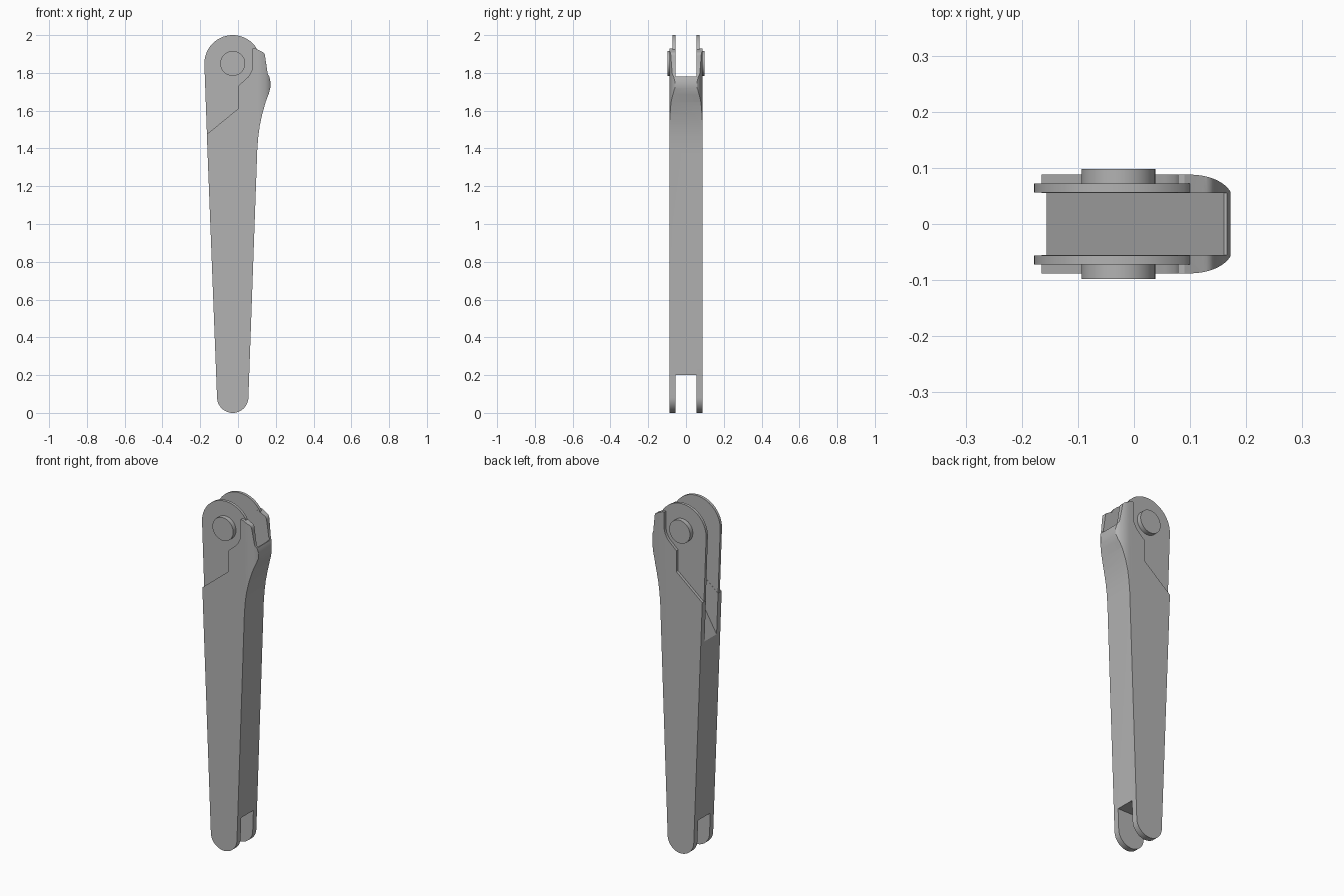
import bpy
import bmesh
from math import sin, cos, pi, radians
from mathutils import Vector

cube = bpy.data.objects.get("Cube")
if cube:
    bpy.data.objects.remove(cube, do_unlink=True)

grey = bpy.data.materials.new("plain grey")
grey.use_nodes = True
grey.diffuse_color = (0.45, 0.45, 0.45, 1)
grey.node_tree.nodes["Principled BSDF"].inputs["Base Color"].default_value = (0.45, 0.45, 0.45, 1)

HALF = 0.088      # half thickness of the arm
SLOT = 0.055      # half width of the forks
CX = -0.028       # centre line of the arm
PIVOT = 1.85


def arc(cx, cy, rx, ry, start, end, steps):
    """Points along an elliptical arc, angles in degrees."""
    angles = [radians(start + (end - start) * i / steps) for i in range(steps + 1)]
    return [(cx + rx * cos(a), cy + ry * sin(a)) for a in angles]


def prism(name, outline, low, high, axis="Y"):
    """Extrude a closed outline along Y (outline in x, z) or Z (outline in x, y)."""
    bm = bmesh.new()
    if axis == "Y":
        verts = [bm.verts.new((a, low, b)) for a, b in outline]
        step = Vector((0, high - low, 0))
    else:
        verts = [bm.verts.new((a, b, low)) for a, b in outline]
        step = Vector((0, 0, high - low))
    face = bm.faces.new(verts)
    ext = bmesh.ops.extrude_face_region(bm, geom=[face])
    bmesh.ops.translate(bm, vec=step, verts=[v for v in ext["geom"] if isinstance(v, bmesh.types.BMVert)])
    bmesh.ops.recalc_face_normals(bm, faces=bm.faces)
    mesh = bpy.data.meshes.new(name)
    bm.to_mesh(mesh)
    bm.free()
    mesh.materials.append(grey)
    obj = bpy.data.objects.new(name, mesh)
    bpy.context.collection.objects.link(obj)
    return obj


def activate(obj):
    bpy.ops.object.select_all(action="DESELECT")
    obj.select_set(True)
    bpy.context.view_layer.objects.active = obj


def boolean(obj, tool, operation):
    activate(obj)
    mod = obj.modifiers.new("cut", "BOOLEAN")
    mod.operation, mod.solver, mod.object = operation, "EXACT", tool
    bpy.ops.object.modifier_apply(modifier=mod.name)
    bpy.data.objects.remove(tool, do_unlink=True)


def smooth(obj):
    activate(obj)
    bpy.ops.object.shade_smooth_by_angle(angle=radians(25))


# Arm: round foot, tapered shaft, hump and ear on the left, stepped seat for the cheeks
foot = arc(CX, 0.083, 0.083, 0.083, 180, 360, 24)
hump = [(0.102, 1.395), (0.107, 1.46), (0.115, 1.52), (0.128, 1.58), (0.146, 1.645),
        (0.163, 1.69), (0.171, 1.72), (0.172, 1.75), (0.166, 1.78), (0.157, 1.795)]
ear = [(0.146, 1.87)] + arc(0.112, 1.89, 0.031, 0.025, 0, 70, 5) + [(0.09, 1.93), (0.078, 1.93)]
seat = [(0.078, 1.84), (0.072, 1.81), (0.055, 1.78), (0, 1.73), (0, 1.61), (-0.165, 1.475)]
arm = prism("arm", foot + hump + ear + seat, -HALF, HALF)

# Round the vertical corners of the hump
plan = ([(-0.4, -HALF)] + arc(0.1, -0.043, 0.076, 0.045, -90, 0, 12)
        + arc(0.1, 0.043, 0.076, 0.045, 0, 90, 12) + [(-0.4, HALF)])
boolean(arm, prism("rounding", plan, -0.5, 2.5, "Z"), "INTERSECT")

# Upper fork with a sloping floor, lower fork with a flat one
upper = [(-0.3, 0.99), (0.16, 1.78), (0.4, 1.78), (0.4, 2.3), (-0.3, 2.3)]
boolean(arm, prism("upper_slot", upper, -SLOT, SLOT), "DIFFERENCE")
lower = [(-0.4, -0.2), (0.4, -0.2), (0.4, 0.2), (-0.4, 0.2)]
boolean(arm, prism("lower_slot", lower, -SLOT, SLOT), "DIFFERENCE")
smooth(arm)

# Thin round-topped cheeks and pivot pin caps, one pair per side
cheek = [(min(x, 0.1), z) for x, z in arc(CX, PIVOT, 0.15, 0.15, 30, 182, 36)]
cheek += [(-0.164, 1.46), (-0.15, 1.46), (0.04, 1.6), (0.1, 1.72)]
pin = arc(CX, PIVOT, 0.066, 0.066, 0, 352.5, 47)
for side, sign in (("front", -1), ("back", 1)):
    smooth(prism(side + "_cheek", cheek, sign * 0.056, sign * 0.072))
    smooth(prism(side + "_pin_cap", pin, sign * 0.07, sign * 0.098))
